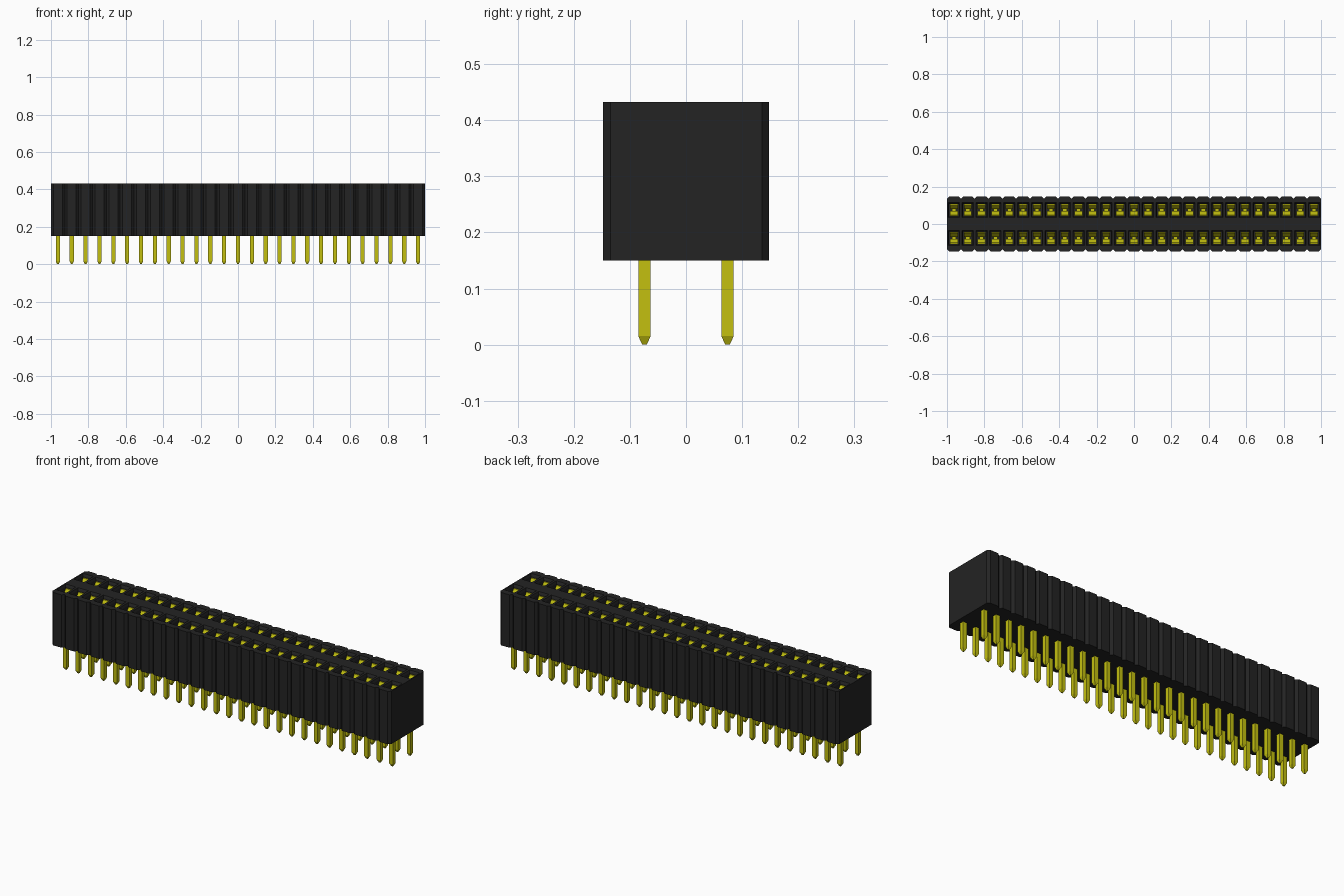
import bpy
import bmesh

cube = bpy.data.objects.get("Cube")
if cube:
    bpy.data.objects.remove(cube, do_unlink=True)

COLS = 27
PITCH = 2 / COLS
ROW_Y = 0.074
HALF_D, CUT = 0.148, 0.013
BOTTOM, TOP = 0.15, 0.432
CENTRES = [(-1 + PITCH * (i + 0.5), s * ROW_Y) for i in range(COLS) for s in (-1, 1)]


def material(name, rgb, rough):
    m = bpy.data.materials.new(name)
    m.use_nodes = True
    m.diffuse_color = (*rgb, 1)
    bsdf = m.node_tree.nodes["Principled BSDF"]
    bsdf.inputs["Base Color"].default_value = (*rgb, 1)
    bsdf.inputs["Roughness"].default_value = rough
    return m


black = material("black plastic", (0.017, 0.017, 0.017), 0.6)
gold = material("gold metal", (0.55, 0.53, 0.005), 0.5)


def finish(name, bm, mat):
    bmesh.ops.recalc_face_normals(bm, faces=bm.faces)
    mesh = bpy.data.meshes.new(name)
    bm.to_mesh(mesh)
    bm.free()
    mesh.materials.append(mat)
    obj = bpy.data.objects.new(name, mesh)
    bpy.context.collection.objects.link(obj)
    return obj


def loft(bm, rings):
    """Skin a stack of equal-length point rings and cap both ends."""
    loops = [[bm.verts.new(p) for p in ring] for ring in rings]
    n = len(loops[0])
    for a, b in zip(loops, loops[1:]):
        for i in range(n):
            j = (i + 1) % n
            bm.faces.new((a[i], a[j], b[j], b[i]))
    bm.faces.new(loops[0][::-1])
    bm.faces.new(loops[-1])


def rect(x, y, z, hx, hy):
    return [(x + a * hx, y + b * hy, z) for a, b in ((-1, -1), (1, -1), (1, 1), (-1, 1))]


# Housing: one extruded outline with a bevelled notch between columns
front = []
for i in range(COLS):
    x0, x1 = -1 + i * PITCH, -1 + (i + 1) * PITCH
    if i == 0:
        front.append((x0, -HALF_D + CUT))
    front += [(x0 + CUT, -HALF_D), (x1 - CUT, -HALF_D), (x1, -HALF_D + CUT)]
outline = front + [(-x, -y) for x, y in front]
bm = bmesh.new()
loft(bm, [[(x, y, z) for x, y in outline] for z in (BOTTOM, TOP)])
housing = finish("housing", bm, black)

# Socket holes with a funnel mouth
bm = bmesh.new()
for x, y in CENTRES:
    loft(bm, [rect(x, y, 0.2, 0.026, 0.034),
              rect(x, y, TOP - 0.012, 0.026, 0.034),
              rect(x, y, TOP + 0.004, 0.032, 0.042)])
cutter = finish("hole_cutter", bm, black)
cutter.hide_render = True
mod = housing.modifiers.new("holes", "BOOLEAN")
mod.operation = "DIFFERENCE"
mod.solver = "EXACT"
mod.object = cutter
bpy.context.view_layer.objects.active = housing
bpy.ops.object.modifier_apply(modifier=mod.name)
bpy.data.objects.remove(cutter, do_unlink=True)

# Pins: square posts with tapered tips
bm = bmesh.new()
for x, y in CENTRES:
    loft(bm, [rect(x, y, 0, 0.004, 0.004),
              rect(x, y, 0.015, 0.011, 0.011),
              rect(x, y, 0.21, 0.011, 0.011)])
finish("pins", bm, gold)

# Spring contacts: a pair of bent leaves in every hole
LEAF = [(0.031, 0.2), (0.029, 0.27), (0.01, 0.37), (0.012, 0.385), (0.031, 0.415)]
bm = bmesh.new()
for x, y in CENTRES:
    for s in (-1, 1):
        loft(bm, [rect(x, y + s * (d - 0.002), z, 0.021, 0.003) for d, z in LEAF])
finish("spring_contacts", bm, gold)
